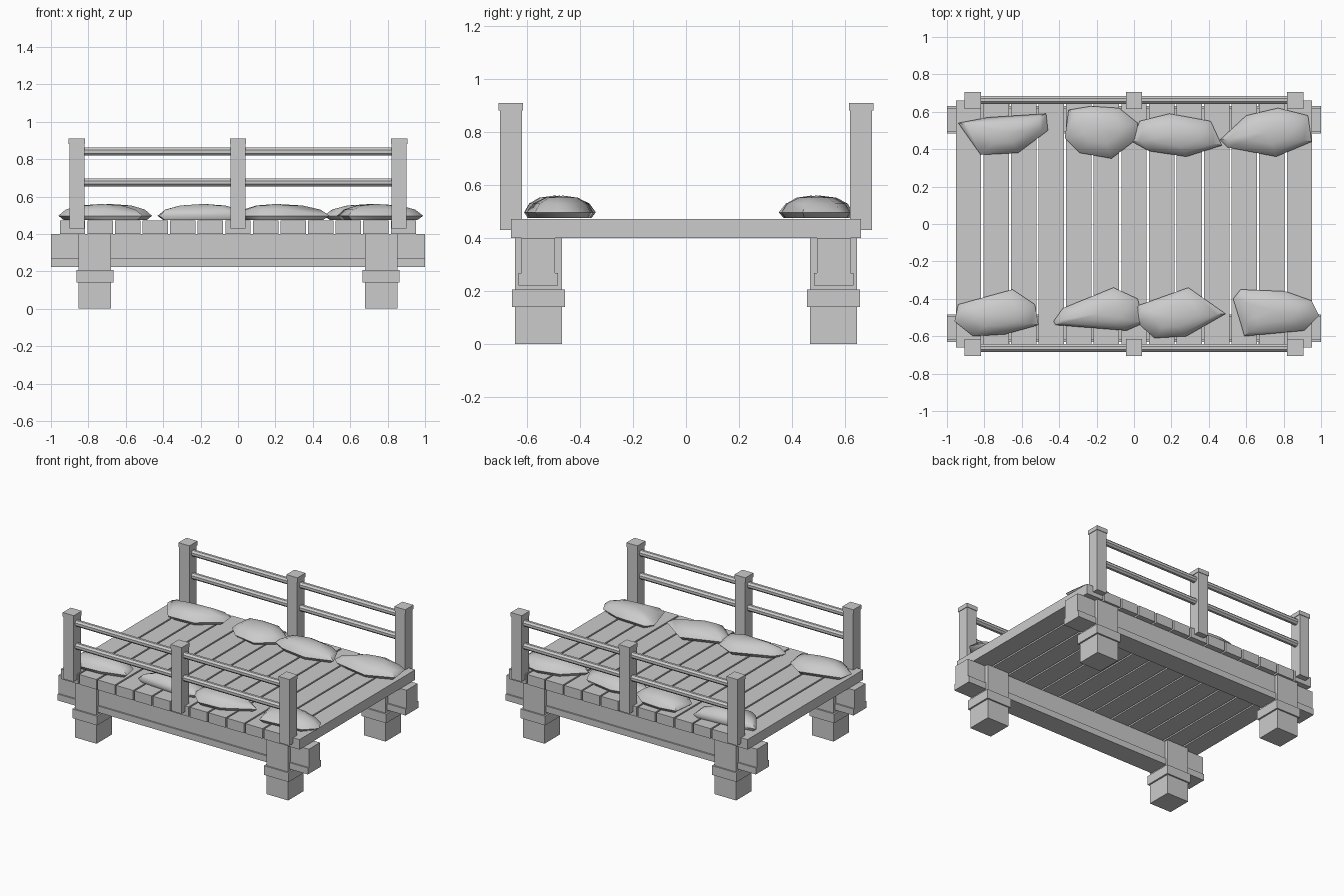
import bpy, bmesh, math
from mathutils import Vector

cube = bpy.data.objects.get("Cube")
if cube:
    bpy.data.objects.remove(cube, do_unlink=True)

grey = bpy.data.materials.new("plain grey")
grey.use_nodes = True
colour = (0.6, 0.6, 0.6, 1)
grey.diffuse_color = colour
grey.node_tree.nodes["Principled BSDF"].inputs["Base Color"].default_value = colour


def finish(bm, name):
    """Turn a bmesh into a named, coloured object."""
    bmesh.ops.recalc_face_normals(bm, faces=bm.faces)
    mesh = bpy.data.meshes.new(name)
    bm.to_mesh(mesh)
    bm.free()
    mesh.materials.append(grey)
    obj = bpy.data.objects.new(name, mesh)
    bpy.context.collection.objects.link(obj)
    return obj


def add_box(bm, low, high):
    """Add a box between two opposite corners."""
    low, high = Vector(low), Vector(high)
    verts = bmesh.ops.create_cube(bm, size=1)["verts"]
    for v in verts:
        v.co = (low + high) / 2 + v.co * (high - low)


def centred_box(bm, x, y, half_x, half_y, bottom, top):
    add_box(bm, (x - half_x, y - half_y, bottom), (x + half_x, y + half_y, top))


def pillow(name, outline):
    """Loft a soft bag from its plan outline, given in hundredths."""
    points = [Vector((x, y, 0)) / 100 for x, y in outline]
    centre = sum(points, Vector()) / len(points)
    bm = bmesh.new()
    rings = []
    for scale, z in ((0.88, 0.475), (1, 0.497), (0.83, 0.53), (0.5, 0.552)):
        rings.append([bm.verts.new(centre + (p - centre) * scale + Vector((0, 0, z)))
                      for p in points])
    bm.faces.new(rings[0])
    count = len(points)
    for below, above in zip(rings, rings[1:]):
        for i in range(count):
            j = (i + 1) % count
            bm.faces.new((below[i], below[j], above[j], above[i]))
    peak = bm.verts.new(centre + Vector((0, 0, 0.56)))
    for i in range(count):
        bm.faces.new((rings[-1][i], rings[-1][(i + 1) % count], peak))
    obj = finish(bm, name)
    bpy.ops.object.select_all(action="DESELECT")
    obj.select_set(True)
    bpy.context.view_layer.objects.active = obj
    bpy.ops.object.shade_smooth_by_angle(angle=math.radians(50))


# Deck planks
plank_count, pitch = 13, 0.1475
for i in range(plank_count):
    bm = bmesh.new()
    centred_box(bm, (i - (plank_count - 1) / 2) * pitch, 0, 0.068, 0.66, 0.4, 0.472)
    finish(bm, f"deck_plank_{i + 1}")

for side, end in ((-1, "front"), (1, "back")):
    # Long beam with a wider lower flange
    bm = bmesh.new()
    section = [(-0.074, 0.222), (0.074, 0.222), (0.074, 0.268), (0.063, 0.268),
               (0.063, 0.4), (-0.063, 0.4), (-0.063, 0.268), (-0.074, 0.268)]
    profile = bm.faces.new([bm.verts.new((-1, side * 0.557 + y, z)) for y, z in section])
    grown = bmesh.ops.extrude_face_region(bm, geom=[profile])["geom"]
    bmesh.ops.translate(bm, vec=(2, 0, 0),
                        verts=[v for v in grown if isinstance(v, bmesh.types.BMVert)])
    finish(bm, f"{end}_beam")

    # Legs with a collar
    for x, hand in ((-0.765, "right"), (0.765, "left")):
        bm = bmesh.new()
        centred_box(bm, x, side * 0.556, 0.087, 0.089, 0, 0.4)
        centred_box(bm, x, side * 0.556, 0.099, 0.1, 0.14, 0.206)
        finish(bm, f"{end}_{hand}_leg")

    # Railing posts with a slim cap
    for x, place in ((-0.862, "right"), (0, "middle"), (0.862, "left")):
        bm = bmesh.new()
        centred_box(bm, x, side * 0.66, 0.04, 0.042, 0.43, 0.88)
        centred_box(bm, x, side * 0.66, 0.044, 0.046, 0.88, 0.91)
        finish(bm, f"{end}_{place}_post")

    # Eight-sided rails
    for z, level in ((0.675, "lower"), (0.84, "upper")):
        bm = bmesh.new()
        bmesh.ops.create_cone(bm, cap_ends=True, segments=8, radius1=0.023,
                              radius2=0.023, depth=1.7)
        for v in bm.verts:
            turned = math.pi / 8
            a = v.co.x * math.cos(turned) - v.co.y * math.sin(turned)
            b = v.co.x * math.sin(turned) + v.co.y * math.cos(turned)
            v.co = (v.co.z, side * 0.663 + a, z + b)
        finish(bm, f"{end}_{level}_rail")

# Irregular pillows along both railings
back_pillows = [
    [(-94, 54), (-78, 57), (-47, 59), (-46, 50), (-62, 38), (-82, 37)],
    [(-35, 61), (-23, 63), (-8, 62), (2, 54), (1, 45), (-12, 35), (-29, 38), (-37, 46)],
    [(-1, 44), (3, 55), (19, 59), (41, 55), (47, 42), (28, 36), (8, 39)],
    [(46, 45), (60, 58), (77, 62), (93, 58), (95, 44), (76, 36), (50, 41)],
]
front_pillows = [
    [(-96, -52), (-94, -43), (-65, -35), (-53, -43), (-51, -54), (-69, -59), (-86, -60)],
    [(-43, -52), (-38, -45), (-11, -34), (2, -40), (5, -53), (-4, -57), (-42, -54)],
    [(1, -44), (29, -34), (49, -48), (28, -60), (11, -61), (1, -52)],
    [(53, -40), (57, -35), (81, -36), (95, -41), (99, -49), (91, -57), (59, -60), (57, -53)],
]
for end, group in (("back", back_pillows), ("front", front_pillows)):
    for i, outline in enumerate(group):
        pillow(f"{end}_pillow_{i + 1}", outline)
